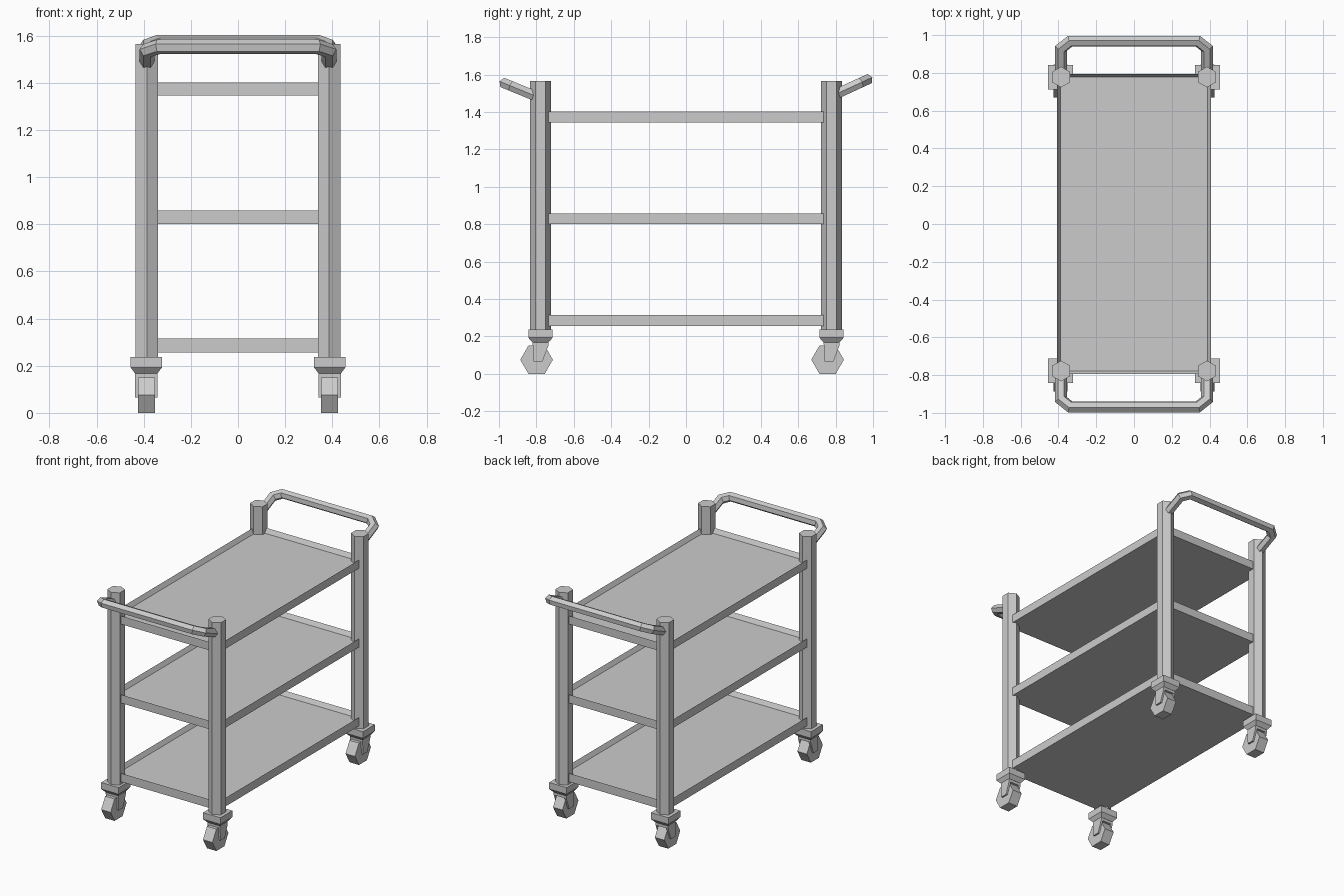
import bpy, bmesh, math
from mathutils import Vector

if "Cube" in bpy.data.objects:
    bpy.data.objects.remove(bpy.data.objects["Cube"])

POST_X, POST_Y = 0.386, 0.778


def finish(name, bm):
    bmesh.ops.recalc_face_normals(bm, faces=bm.faces)
    me = bpy.data.meshes.new(name)
    bm.to_mesh(me)
    bm.free()
    ob = bpy.data.objects.new(name, me)
    bpy.context.collection.objects.link(ob)
    return ob


def loft(bm, rings):
    """Bridge equal-length rings of points and cap both ends."""
    vs = [[bm.verts.new(p) for p in r] for r in rings]
    n = len(vs[0])
    for a, b in zip(vs, vs[1:]):
        for i in range(n):
            j = (i + 1) % n
            bm.faces.new((a[i], a[j], b[j], b[i]))
    bm.faces.new(vs[0][::-1])
    bm.faces.new(vs[-1])


def hexagon(r, start):
    return [(r * math.cos(start + i * math.pi / 3), r * math.sin(start + i * math.pi / 3))
            for i in range(6)]


def rect(cx, cy, hx, hy, z):
    return [(cx + sx * hx, cy + sy * hy, z) for sx, sy in ((-1, -1), (1, -1), (1, 1), (-1, 1))]


def post(name, x, y):
    bm = bmesh.new()
    loft(bm, [[(x + a, y + b, z) for a, b in hexagon(0.055, math.pi / 2)] for z in (0.22, 1.565)])
    finish(name, bm)


def caster(name, x, y):
    # mounting plate with tapered underside
    bm = bmesh.new()
    loft(bm, [rect(x, y, 0.047, 0.042, 0.167), rect(x, y, 0.067, 0.065, 0.193),
              rect(x, y, 0.067, 0.065, 0.238)])
    finish(name + "_plate", bm)
    # fork: bridge and two cheeks
    bm = bmesh.new()
    loft(bm, [rect(x, y, 0.036, 0.041, 0.148), rect(x, y, 0.036, 0.041, 0.17)])
    cheek = [(-0.042, 0.17), (-0.038, 0.065), (0.01, 0.065), (0.042, 0.15), (0.042, 0.17)]
    for s in (-1, 1):
        loft(bm, [[(x + s * t, y + a, z) for a, z in cheek] for t in (0.034, 0.048)])
    finish(name + "_fork", bm)
    # six-sided wheel, trailing towards -y
    bm = bmesh.new()
    loft(bm, [[(x + t, y - 0.021 + a, 0.0755 + b) for a, b in hexagon(0.0872, 0)]
              for t in (-0.036, 0.036)])
    finish(name + "_wheel", bm)


def shelf(name, z0, z1):
    bm = bmesh.new()
    loft(bm, [rect(0, 0, 0.408, 0.795, z0), rect(0, 0, 0.408, 0.795, z1)])
    bm.normal_update()
    top = max(bm.faces, key=lambda f: f.calc_center_median().z)
    # raised rim
    bmesh.ops.inset_region(bm, faces=[top], thickness=0.025)
    for v in top.verts:
        v.co.z -= 0.03
    finish(name, bm)


def handle(name, side, z_bar, slope):
    """Hexagonal tube swept along a chamfered U lying in a tilted plane."""
    tilt = math.atan(slope)
    c = math.cos(tilt)
    y_bar = 0.968
    out = Vector((0, side * c, math.sin(tilt)))
    up = Vector((0, -side * math.sin(tilt), c))
    path = [(-POST_X, 0.79), (-POST_X, 0.93), (-0.338, y_bar),
            (0.338, y_bar), (POST_X, 0.93), (POST_X, 0.79)]
    pts = [Vector((px, (py - y_bar) / c)) for px, py in path]
    rings = []
    for i, p in enumerate(pts):
        d0 = (p - pts[i - 1]).normalized() if i else None
        d1 = (pts[i + 1] - p).normalized() if i < len(pts) - 1 else d0
        d0 = d0 or d1
        t = (d0 + d1).normalized()
        m = Vector((-t.y, t.x)) / t.dot(d1)      # mitred sideways direction
        ring = []
        for a, b in hexagon(0.031, 0):
            q = p + m * a
            ring.append(Vector((q.x, side * y_bar, z_bar)) + out * q.y + up * b)
        rings.append(ring)
    bm = bmesh.new()
    loft(bm, rings)
    finish(name, bm)


# posts and casters at the four corners
for sx, xn in ((-1, "left"), (1, "right")):
    for sy, yn in ((-1, "front"), (1, "back")):
        post(f"{yn}_{xn}_post", sx * POST_X, sy * POST_Y)
        caster(f"{yn}_{xn}_caster", sx * (POST_X + 0.003), sy * POST_Y)

# three trays
for name, z0, z1 in (("bottom", 0.256, 0.315), ("middle", 0.80, 0.858), ("top", 1.345, 1.402)):
    shelf(name + "_shelf", z0, z1)

# push handles
handle("front_handle", -1, 1.552, 0.41)
handle("back_handle", 1, 1.572, 0.46)
